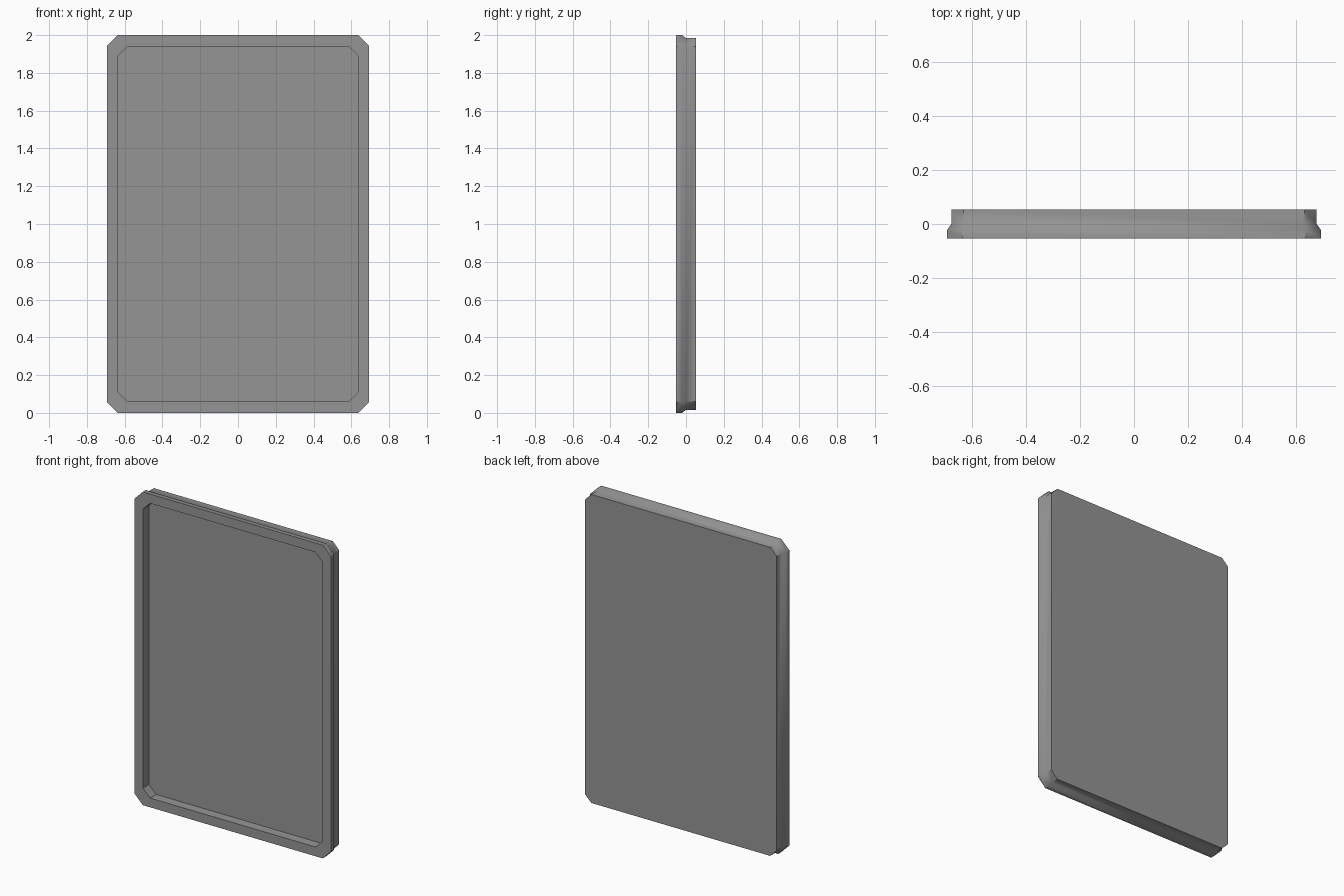
import bpy
import bmesh
import math

if "Cube" in bpy.data.objects:
    bpy.data.objects.remove(bpy.data.objects["Cube"])

HALF_W, HEIGHT = 0.693, 2.0
CUT = 0.057  # corner chamfer of the outer outline


def outline(bm, inset, y, cut):
    """Clipped-corner rectangle, inset from the outer size, at depth y."""
    w, h = HALF_W - inset, HEIGHT / 2 - inset
    pts = [(w, h - cut), (w - cut, h), (-w + cut, h), (-w, h - cut),
           (-w, -h + cut), (-w + cut, -h), (w - cut, -h), (w, -h + cut)]
    return [bm.verts.new((x, y, z + HEIGHT / 2)) for x, z in pts]


# Cross-section from recessed panel, over the rim, to the back: inset, y, chamfer
section = [
    (0.059, 0.008, 0.050),
    (0.059, -0.053, 0.050),
    (0.0, -0.053, CUT),
    (0.0, -0.022, CUT),
    (0.015, 0.0, 0.046),
    (0.015, 0.053, 0.046),
]

bm = bmesh.new()
rings = [outline(bm, *s) for s in section]
for a, b in zip(rings, rings[1:]):
    for i in range(8):
        j = (i + 1) % 8
        bm.faces.new((a[i], a[j], b[j], b[i]))
# Recessed front panel and flat back
bm.faces.new(rings[0])
bm.faces.new(rings[-1])
bmesh.ops.recalc_face_normals(bm, faces=bm.faces)

mesh = bpy.data.meshes.new("framed_panel")
bm.to_mesh(mesh)
bm.free()
panel = bpy.data.objects.new("framed_panel", mesh)
bpy.context.collection.objects.link(panel)

# Dark grey finish
mat = bpy.data.materials.new("dark_grey")
mat.diffuse_color = (0.3, 0.3, 0.3, 1.0)
mat.use_nodes = True
mat.node_tree.nodes["Principled BSDF"].inputs["Base Color"].default_value = mat.diffuse_color
mesh.materials.append(mat)

# Soft step around the edge, crisp corners
bpy.context.view_layer.objects.active = panel
panel.select_set(True)
bpy.ops.object.shade_smooth_by_angle(angle=math.radians(40))
